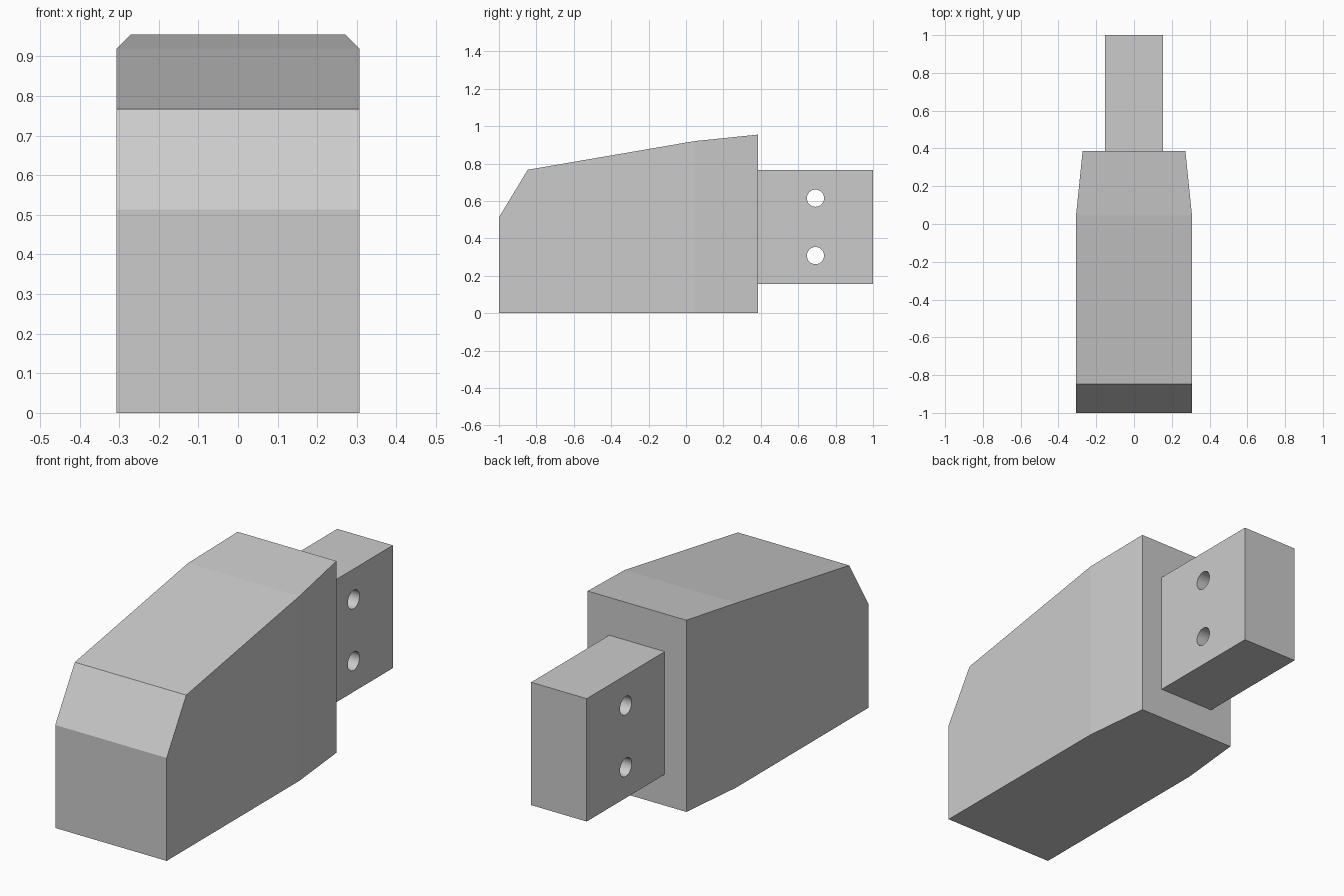
import bpy
import bmesh
import math

cube = bpy.data.objects.get("Cube")
if cube:
    bpy.data.objects.remove(cube, do_unlink=True)

grey = bpy.data.materials.new("mid grey")
grey.use_nodes = True
colour = (0.6, 0.6, 0.6, 1)
grey.diffuse_color = colour
grey.node_tree.nodes["Principled BSDF"].inputs["Base Color"].default_value = colour


def make_object(name, bm):
    bmesh.ops.recalc_face_normals(bm, faces=bm.faces)
    mesh = bpy.data.meshes.new(name)
    bm.to_mesh(mesh)
    bm.free()
    mesh.materials.append(grey)
    obj = bpy.data.objects.new(name, mesh)
    bpy.context.collection.objects.link(obj)
    return obj


# Block body: stations along y as (y, half width, top height), narrowing at the back
stations = [(-1, 0.307, 0.513), (-0.846, 0.307, 0.767),
            (0.045, 0.307, 0.92), (0.386, 0.272, 0.955)]
bm = bmesh.new()
rings = [[bm.verts.new(p) for p in ((-w, y, 0), (w, y, 0), (w, y, h), (-w, y, h))]
         for y, w, h in stations]
for a, b in zip(rings, rings[1:]):
    for i in range(4):
        j = (i + 1) % 4
        bm.faces.new((a[i], a[j], b[j], b[i]))
bm.faces.new(rings[0])
bm.faces.new(rings[-1])
make_object("block_body", bm)

# Mounting tab at the back
bm = bmesh.new()
bmesh.ops.create_cube(bm, size=1)
bmesh.ops.scale(bm, vec=(0.306, 0.614, 0.612), verts=bm.verts)
bmesh.ops.translate(bm, vec=(0, 0.693, 0.461), verts=bm.verts)
tab = make_object("mounting_tab", bm)

# Two bolt holes through the tab
for z in (0.308, 0.615):
    bpy.ops.mesh.primitive_cylinder_add(vertices=32, radius=0.046, depth=0.6,
                                        location=(0, 0.692, z),
                                        rotation=(0, math.pi / 2, 0))
    cutter = bpy.context.object
    cutter.name = "bolt_hole_cutter"
    cutter.hide_render = True
    cutter.data.materials.append(grey)
    cut = tab.modifiers.new("bolt_hole", "BOOLEAN")
    cut.operation = "DIFFERENCE"
    cut.solver = "EXACT"
    cut.object = cutter
    bpy.ops.object.select_all(action="DESELECT")
    tab.select_set(True)
    bpy.context.view_layer.objects.active = tab
    bpy.ops.object.modifier_apply(modifier=cut.name)
    bpy.data.objects.remove(cutter, do_unlink=True)

# Round hole walls, crisp block edges
bpy.ops.object.shade_smooth_by_angle(angle=math.radians(30))
